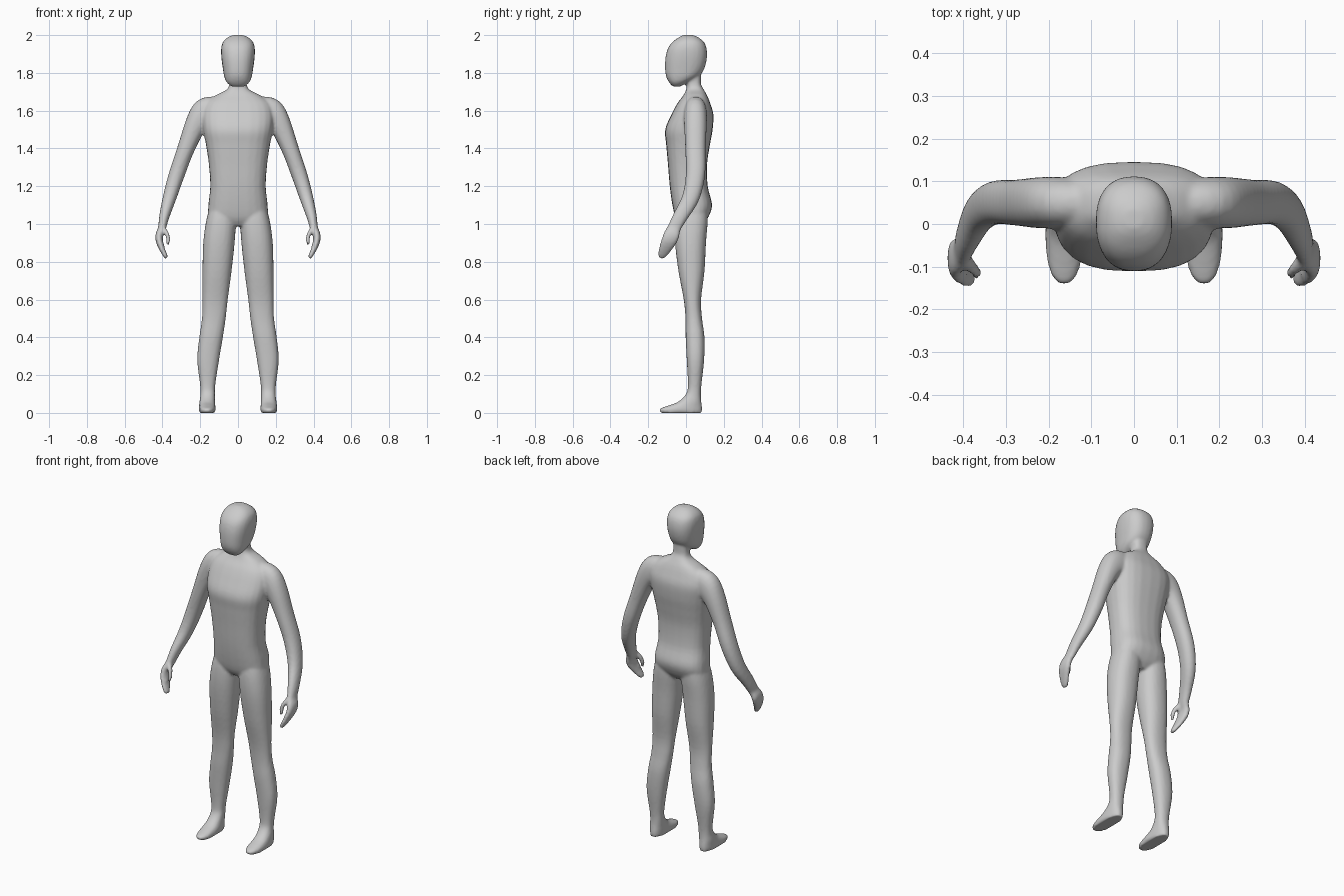
import bpy
import bmesh
import math
from mathutils import Vector

if "Cube" in bpy.data.objects:
    bpy.data.objects.remove(bpy.data.objects["Cube"])

SIDES = 24
STEPS = 4


def smooth_rows(rows):
    """Catmull-Rom interpolation of every column between the given rows."""
    out = []
    last = len(rows) - 1
    for i in range(last):
        quad = [rows[max(i - 1, 0)], rows[i], rows[i + 1], rows[min(i + 2, last)]]
        for k in range(STEPS):
            t = k / STEPS
            out.append([0.5 * (2 * b + (c - a) * t + (2 * a - 5 * b + 4 * c - d) * t * t
                               + (3 * b - a - 3 * c + d) * t ** 3)
                        for a, b, c, d in zip(*quad)])
    out.append(list(rows[-1]))
    return out


def loft(bm, rows, power=2.0, side=1, follow=False):
    """Closed tube through rows of (x, y, z, half width, half depth)."""
    rows = smooth_rows(rows)
    centres = [Vector(r[:3]) for r in rows]
    rings = []
    for i, (c, r) in enumerate(zip(centres, rows)):
        u, v = Vector((1, 0, 0)), Vector((0, 1, 0))
        if follow:  # ring stands square to the path
            t = (centres[min(i + 1, len(rows) - 1)] - centres[max(i - 1, 0)]).normalized()
            u = v.cross(t).normalized()
            v = t.cross(u)
        ring = []
        for k in range(SIDES):
            a = 2 * math.pi * k / SIDES
            ca, sa = math.cos(a), math.sin(a)
            p = (c + u * math.copysign(abs(ca) ** (2 / power), ca) * r[3]
                 + v * math.copysign(abs(sa) ** (2 / power), sa) * r[4])
            ring.append(bm.verts.new((p.x * side, p.y, p.z)))
        rings.append(ring)
    for a, b in zip(rings, rings[1:]):
        for k in range(SIDES):
            n = (k + 1) % SIDES
            bm.faces.new((a[k], a[n], b[n], b[k]))
    bm.faces.new(rings[0])
    bm.faces.new(rings[-1])


def level(z, x0, x1, y0, y1):
    """Level ring row from its left, right, front and back limits."""
    return ((x0 + x1) / 2, (y0 + y1) / 2, z, (x1 - x0) / 2, (y1 - y0) / 2)


# Torso and neck: height, half width, front, back
torso = [(0.99, .10, -.03, .08), (1.03, .155, -.055, .115), (1.10, .157, -.072, .138),
         (1.20, .147, -.086, .115), (1.32, .155, -.096, .112), (1.42, .17, -.105, .127),
         (1.50, .185, -.11, .141), (1.58, .19, -.077, .145), (1.64, .17, -.045, .128),
         (1.68, .12, -.015, .112), (1.71, .062, 0, .095), (1.74, .046, .005, .08),
         (1.80, .045, 0, .08)]

# Head from chin to crown
head = [(1.728, .035, -.07, -.03), (1.75, .06, -.09, .01), (1.78, .073, -.105, .065),
        (1.82, .08, -.111, .096), (1.88, .088, -.109, .111), (1.93, .089, -.096, .109),
        (1.965, .079, -.07, .094), (1.99, .052, -.035, .062), (2.001, .02, -.01, .035)]

# Leg and foot: height, inner, outer, front, back
leg = [(1.12, .03, .14, -.04, .11), (1.02, .012, .168, -.058, .115),
       (.90, .018, .184, -.058, .106), (.75, .034, .188, -.04, .098),
       (.60, .054, .188, -.012, .08), (.50, .065, .191, -.003, .085),
       (.40, .08, .205, -.002, .098), (.28, .10, .216, .004, .096),
       (.15, .12, .201, .01, .082), (.10, .122, .199, 0, .079),
       (.06, .122, .204, -.04, .081), (.04, .12, .206, -.09, .084),
       (.02, .119, .208, -.142, .086), (0, .121, .206, -.134, .084)]

# Arm, palm and curled fingers: centre, half width, half depth
arm = [(.11, .05, 1.60, .075, .055), (.17, .05, 1.585, .082, .06),
       (.22, .05, 1.53, .06, .06), (.275, .05, 1.40, .046, .054),
       (.325, .05, 1.26, .042, .051), (.362, .025, 1.14, .036, .046),
       (.39, -.03, 1.04, .027, .039), (.402, -.062, .98, .021, .036),
       (.416, -.075, .945, .02, .042), (.416, -.09, .91, .019, .041),
       (.403, -.11, .87, .015, .034), (.386, -.125, .835, .012, .024),
       (.377, -.13, .82, .008, .015)]

thumb = [(.398, -.08, .98, .013, .018), (.379, -.102, .953, .012, .015),
         (.369, -.114, .92, .011, .013), (.373, -.12, .888, .008, .009)]

bm = bmesh.new()
for rows, power in ((torso, 2.6), (head, 2.4)):
    loft(bm, [level(z, -w, w, f, b) for z, w, f, b in rows], power)
for side in (1, -1):
    loft(bm, [level(*r) for r in leg], 2.3, side)
    loft(bm, arm, 2.2, side, follow=True)
    loft(bm, thumb, 2.0, side, follow=True)
bmesh.ops.recalc_face_normals(bm, faces=bm.faces)

mesh = bpy.data.meshes.new("body")
bm.to_mesh(mesh)
bm.free()
body = bpy.data.objects.new("body", mesh)
bpy.context.collection.objects.link(body)

grey = bpy.data.materials.new("plain grey")
grey.diffuse_color = (0.6, 0.6, 0.6, 1)
grey.use_nodes = True
grey.node_tree.nodes["Principled BSDF"].inputs["Base Color"].default_value = grey.diffuse_color
mesh.materials.append(grey)

# Fuse the parts into one skin and soften the joins
fuse = body.modifiers.new("fuse", 'REMESH')
fuse.mode = 'VOXEL'
fuse.voxel_size = 0.008
fuse.use_smooth_shade = True
soften = body.modifiers.new("soften", 'SMOOTH')
soften.factor = 0.5
soften.iterations = 5
